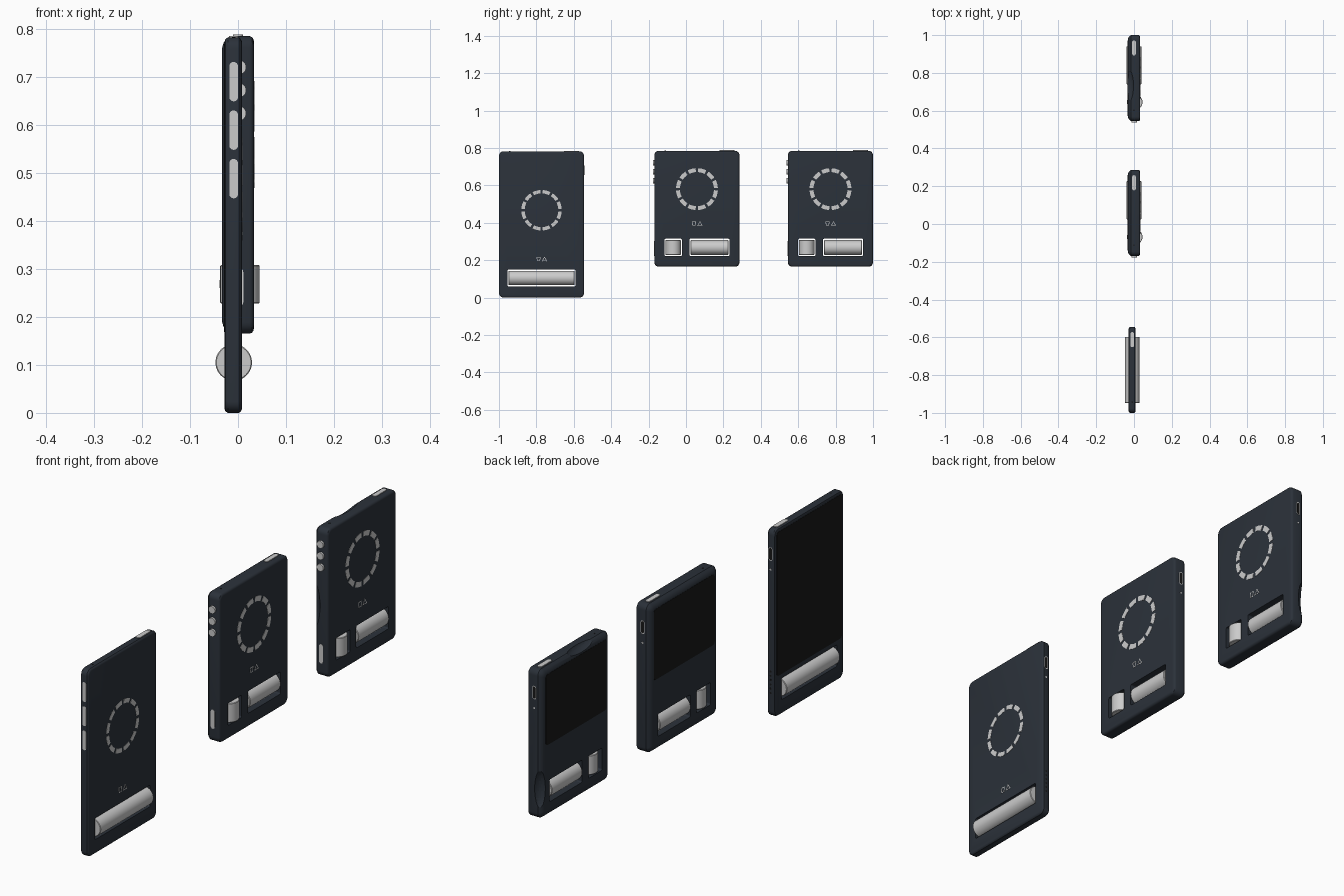
import bpy, bmesh, math
from mathutils import Vector

if "Cube" in bpy.data.objects:
    bpy.data.objects.remove(bpy.data.objects["Cube"])


def material(name, rgb):
    m = bpy.data.materials.new(name)
    m.diffuse_color = (*rgb, 1)
    m.use_nodes = True
    m.node_tree.nodes["Principled BSDF"].inputs["Base Color"].default_value = m.diffuse_color
    return m


SHELL = material("dark_shell", (0.024, 0.031, 0.042))
BLACK = material("black_glass", (0.009, 0.009, 0.009))


def rounded(cu, cv, w, h, r, n=6):
    """Rounded rectangle outline centred on (cu, cv)."""
    pts = []
    for k, (su, sv) in enumerate([(1, 1), (-1, 1), (-1, -1), (1, -1)]):
        for i in range(n + 1):
            a = math.pi / 2 * (k + i / n)
            pts.append((cu + su * (w / 2 - r) + r * math.cos(a),
                        cv + sv * (h / 2 - r) + r * math.sin(a)))
    return pts


def loft(name, axis, rings, mat=None, smooth=True):
    """Skin a list of (position, outline) sections along an axis."""
    place = {"x": lambda p, u, v: (p, u, v), "y": lambda p, u, v: (u, p, v),
             "z": lambda p, u, v: (u, v, p)}[axis]
    bm = bmesh.new()
    loops = [[bm.verts.new(place(p, u, v)) for u, v in pts] for p, pts in rings]
    bm.faces.new(loops[0])
    bm.faces.new(loops[-1])
    for a, b in zip(loops, loops[1:]):
        for i in range(len(a)):
            j = (i + 1) % len(a)
            bm.faces.new((a[i], a[j], b[j], b[i]))
    bmesh.ops.recalc_face_normals(bm, faces=bm.faces)
    me = bpy.data.meshes.new(name)
    bm.to_mesh(me)
    bm.free()
    ob = bpy.data.objects.new(name, me)
    bpy.context.collection.objects.link(ob)
    if mat:
        me.materials.append(mat)
    if smooth:
        shade(ob)
    return ob


def shade(ob):
    bpy.ops.object.select_all(action='DESELECT')
    bpy.context.view_layer.objects.active = ob
    ob.select_set(True)
    bpy.ops.object.shade_smooth_by_angle(angle=math.radians(32))


def pill(name, axis, lo, hi, cu, cv, w, h, mat=None):
    r = min(w, h) / 2 * 0.98
    return loft(name, axis, [(lo, rounded(cu, cv, w, h, r)), (hi, rounded(cu, cv, w, h, r))], mat)


def roller(name, axis, cu, cv, r, lo, hi):
    c = lambda s: [(cu + s * math.cos(i * math.pi / 24), cv + s * math.sin(i * math.pi / 24)) for i in range(48)]
    b = 0.002
    loft(name, axis, [(lo, c(r - b)), (lo + b, c(r)), (hi - b, c(r)), (hi, c(r - b))])


def cut(ob, cutter):
    m = ob.modifiers.new("cut", 'BOOLEAN')
    m.operation, m.solver, m.object = 'DIFFERENCE', 'EXACT', cutter
    bpy.context.view_layer.objects.active = ob
    bpy.ops.object.modifier_apply(modifier=m.name)
    bpy.data.objects.remove(cutter, do_unlink=True)


def body(name, y, z, h, profile):
    return loft(name, "x", [(x, rounded(y, z, 0.455 - 2 * s, h - 2 * s, 0.024 - s * 0.6))
                            for x, s in profile], SHELL)


def slot(ob, y0, y1, z0, z1):
    cut(ob, loft("slot_cutter", "x", [(s, rounded((y0 + y1) / 2, (z0 + z1) / 2, y1 - y0, z1 - z0, 0.006))
                                     for s in (-0.1, 0.1)], SHELL, False))


def dashed_ring(name, x, y, z, r0, r1, count=12):
    step = 2 * math.pi / count
    for k in range(count):
        a = [k * step + step * (0.12 + 0.76 * i / 6) for i in range(7)]
        pts = [(y + r1 * math.cos(t), z + r1 * math.sin(t)) for t in a]
        pts += [(y + r0 * math.cos(t), z + r0 * math.sin(t)) for t in reversed(a)]
        loft(f"{name}_{k}", "x", [(x - 0.002, pts), (x + 0.001, pts)], None, False)


def outline_mark(name, x, pts, w=0.003):
    """Small symbol drawn as thin strokes."""
    for i, p in enumerate(pts):
        a, b = Vector(p), Vector(pts[(i + 1) % len(pts)])
        d = (b - a).normalized() * w / 2
        n = Vector((-d.y, d.x))
        quad = [a - d - n, b + d - n, b + d + n, a - d + n]
        loft(f"{name}_{i}", "x", [(x - 0.001, quad), (x + 0.0008, quad)], None, False)


def marks(tag, x, y, z):
    outline_mark(tag + "_bin_mark", x, [(y - 0.023, z - 0.009), (y - 0.009, z - 0.009),
                                        (y - 0.007, z + 0.011), (y - 0.025, z + 0.011)])
    outline_mark(tag + "_triangle_mark", x, [(y + 0.004, z - 0.009), (y + 0.028, z - 0.009), (y + 0.016, z + 0.011)])


def common(tag, xc, y, top, port_z):
    """Top key, pinholes and port shared by every device."""
    pill(tag + "_top_key", "z", top - 0.01, top + 0.003, xc, y + 0.16, 0.02, 0.08)
    pill(tag + "_top_pinhole", "z", top - 0.01, top + 0.0006, xc, y - 0.17, 0.008, 0.008, BLACK)
    e = y + 0.2275
    pill(tag + "_port_rim", "y", e - 0.01, e + 0.0005, xc, port_z, 0.018, 0.056)
    pill(tag + "_port_opening", "y", e - 0.01, e + 0.001, xc, port_z, 0.012, 0.05, BLACK)
    pill(tag + "_side_pinhole", "y", e - 0.01, e + 0.0006, xc, port_z - 0.065, 0.008, 0.008)


# tall slim device with one wide roller
ya, xa = -0.7725, -0.009
slim = body("slim_body", ya, 0.391, 0.782,
            [(-0.028, 0.008), (-0.026, 0.003), (-0.021, 0), (0.002, 0), (0.006, 0.003), (0.008, 0.008)])
slot(slim, -0.955, -0.590, 0.060, 0.150)
shade(slim)
roller("slim_roller", "y", xa, 0.105, 0.038, -0.948, -0.597)
loft("slim_screen", "x", [(x, rounded(ya, 0.468, 0.43, 0.60, 0.012)) for x in (-0.0288, -0.026)], BLACK)
dashed_ring("slim_ring", 0.008, ya, 0.467, 0.09, 0.108)
marks("slim", 0.008, ya, 0.205)
for i in range(3):
    pill(f"slim_side_key_{i}", "y", -1.001, -0.99, xa, 0.69 - 0.101 * i, 0.018, 0.082)
for i in range(6):
    pill(f"slim_speaker_hole_{i}", "y", -0.555, -0.5445, xa, 0.10 + 0.018 * i, 0.008, 0.008, BLACK)
common("slim", xa, ya, 0.782, 0.68)


# two thicker devices with a small upright roller and a wide roller
def thick(tag, y, grip):
    ob = body(tag + "_body", y, 0.475, 0.62,
              [(-0.033, 0.024), (-0.030, 0.014), (-0.024, 0.006), (-0.016, 0), (0.024, 0),
               (0.029, 0.002), (0.032, 0.006), (0.033, 0.010)])
    slot(ob, y - 0.173, y - 0.081, 0.222, 0.315)
    slot(ob, y - 0.040, y + 0.174, 0.222, 0.315)
    if grip:
        # finger hollows along the back edges
        for pos, size in [((-0.036, y + 0.236, 0.29), (0.036, 0.034, 0.09)),
                          ((-0.036, y - 0.04, 0.795), (0.036, 0.10, 0.030)),
                          ((-0.036, y - 0.236, 0.46), (0.036, 0.022, 0.11))]:
            bpy.ops.mesh.primitive_uv_sphere_add(segments=32, ring_count=20, location=pos)
            c = bpy.context.object
            c.scale = size
            c.data.materials.append(SHELL)
            bpy.context.view_layer.update()
            cut(ob, c)
    shade(ob)
    roller(tag + "_upright_roller", "z", 0.004, y - 0.127, 0.041, 0.228, 0.308)
    roller(tag + "_wide_roller", "y", 0, 0.268, 0.039, y - 0.034, y + 0.168)
    loft(tag + "_screen", "x", [(x, rounded(y, 0.612, 0.40, 0.295, 0.012)) for x in (-0.0338, -0.031)], BLACK)
    dashed_ring(tag + "_ring", 0.033, y, 0.58, 0.091, 0.112)
    marks(tag, 0.033, y, 0.395)
    e = y - 0.2275
    for i in range(3):
        pill(f"{tag}_round_key_{i}", "y", e - 0.008, e + 0.01, 0.002, 0.72 - 0.048 * i, 0.03, 0.03)
    pill(tag + "_lower_side_key", "y", e - 0.001, e + 0.01, 0.002, 0.262, 0.018, 0.08)
    common(tag, 0.0, y, 0.785, 0.69)


thick("classic", 0.0585, False)
thick("grip", 0.7725, True)
